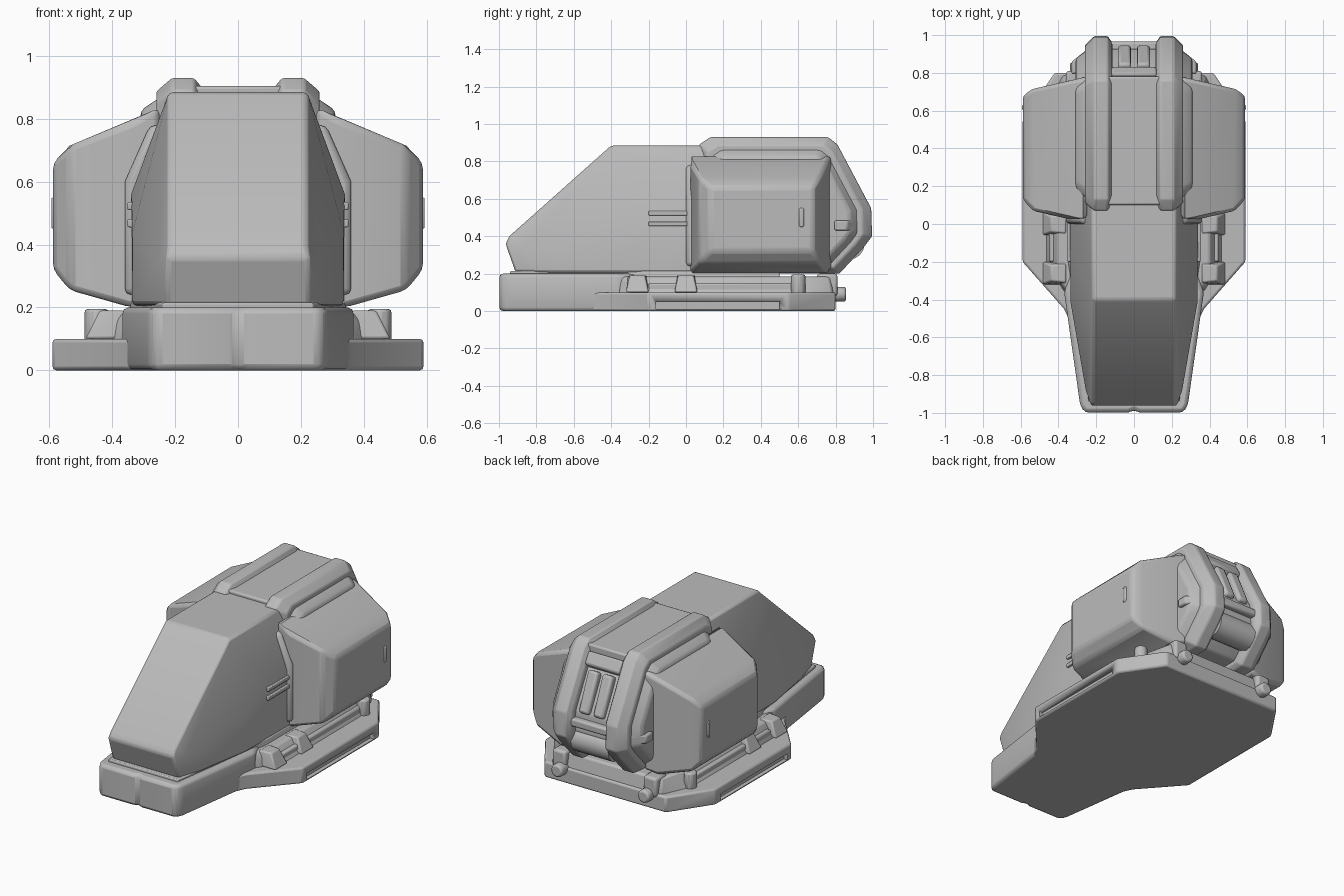
import bpy, bmesh, math
from mathutils import Vector, Matrix

cube = bpy.data.objects.get("Cube")
if cube:
    bpy.data.objects.remove(cube, do_unlink=True)

grey = bpy.data.materials.new("plain_grey")
grey.use_nodes = True
grey.diffuse_color = (0.5, 0.5, 0.5, 1)
grey.node_tree.nodes["Principled BSDF"].inputs["Base Color"].default_value = (0.5, 0.5, 0.5, 1)


def finish(name, bm, bevel=0.0, segments=2):
    """Turn a bmesh into a bevelled, angle-smoothed object."""
    bmesh.ops.recalc_face_normals(bm, faces=bm.faces)
    mesh = bpy.data.meshes.new(name)
    bm.to_mesh(mesh)
    bm.free()
    mesh.materials.append(grey)
    ob = bpy.data.objects.new(name, mesh)
    bpy.context.collection.objects.link(ob)
    bpy.ops.object.select_all(action='DESELECT')
    ob.select_set(True)
    bpy.context.view_layer.objects.active = ob
    bpy.ops.object.shade_smooth_by_angle(angle=math.radians(35))
    if bevel:
        mod = ob.modifiers.new("bevel", 'BEVEL')
        mod.width, mod.segments = bevel, segments
        mod.limit_method, mod.angle_limit = 'ANGLE', math.radians(25)
    return ob


def hull(name, pts, bevel=0.0, both=False):
    """Convex solid round the points; both adds their mirror images."""
    bm = bmesh.new()
    pts = list(pts) + ([(-x, y, z) for x, y, z in pts] if both else [])
    for p in pts:
        bm.verts.new(p)
    bmesh.ops.convex_hull(bm, input=bm.verts)
    bmesh.ops.delete(bm, geom=[v for v in bm.verts if not v.link_faces], context='VERTS')
    bmesh.ops.dissolve_limit(bm, angle_limit=0.03, verts=bm.verts, edges=bm.edges)
    return finish(name, bm, bevel)


def box(name, x, y, z, bevel=0.0):
    """Box from three (low, high) ranges."""
    return hull(name, [(a, b, c) for a in x for b in y for c in z], bevel)


def slab(name, plan, low, high, bevel=0.0):
    """Mirrored outline in plan, extruded upwards."""
    outline = plan + [(-x, y) for x, y in reversed(plan) if x]
    bm = bmesh.new()
    face = bm.faces.new([bm.verts.new((x, y, low)) for x, y in outline])
    new = bmesh.ops.extrude_face_region(bm, geom=[face])["geom"]
    for v in new:
        if isinstance(v, bmesh.types.BMVert):
            v.co.z = high
    return finish(name, bm, bevel)


def rod(name, centre, radius, length, axis, sides=8, bevel=0.0):
    bm = bmesh.new()
    turn = Vector((0, 0, 1)).rotation_difference(Vector(axis)).to_matrix().to_4x4()
    bmesh.ops.create_cone(bm, cap_ends=True, segments=sides, radius1=radius, radius2=radius,
                          depth=length, matrix=Matrix.Translation(centre) @ turn)
    return finish(name, bm, bevel)


def side(s, *r):
    return tuple(s * v for v in r)


# base: flange, raised deck and grooved nose
flange = slab("base_flange", [(0.3, -0.6), (0.37, -0.45), (0.59, -0.2), (0.59, 0.55),
                              (0.42, 0.8)], 0, 0.1, 0.012)
slab("base_nose", [(0, -0.985), (0.03, -0.998), (0.26, -0.998), (0.285, -0.96),
                   (0.37, -0.36), (0.33, -0.25)], 0, 0.2, 0.02)
hull("base_deck", [(0.37, -0.36, 0.09), (0.35, -0.36, 0.185), (0.47, -0.2, 0.09),
                   (0.4, -0.2, 0.185), (0.47, 0.6, 0.09), (0.4, 0.6, 0.185),
                   (0.38, 0.79, 0.09), (0.36, 0.77, 0.185)], 0.012, True)
hull("cabin_sill", [(0.24, -0.94, 0.18), (0.24, -0.94, 0.215), (0.35, -0.2, 0.18),
                    (0.34, -0.2, 0.215), (0.35, 0.5, 0.18), (0.34, 0.5, 0.215)], 0.006, True)

for s in (1, -1):
    tag = "left" if s > 0 else "right"
    # long recess along the flange edge
    cutter = box("slot_cutter_" + tag, side(s, 0.565, 0.7), (-0.16, 0.5), (0.012, 0.05))
    cutter.hide_render = True
    cutter.hide_set(True)
    cut = flange.modifiers.new("slot", 'BOOLEAN')
    cut.object, cut.operation, cut.solver = cutter, 'DIFFERENCE', 'EXACT'

    # deck clamps and tie-down studs
    for i, y in enumerate((-0.26, 0.0)):
        hull(f"deck_clamp_{tag}_{i}", [(s * x, y + d * w, z) for x, z, w in
             ((0.36, 0.19, 0.05), (0.44, 0.19, 0.04), (0.485, 0.1, 0.06), (0.36, 0.1, 0.06))
             for d in (1, -1)], 0.008)
    box("deck_rib_" + tag, side(s, 0.4, 0.45), (-0.2, 0.6), (0.09, 0.15), 0.01)
    rod("corner_stud_" + tag, (s * 0.45, 0.6, 0.14), 0.04, 0.11, (0, 0, 1), 8, 0.01)
    box("rear_block_" + tag, side(s, 0.27, 0.36), (0.7, 0.81), (0.08, 0.2), 0.015)
    rod("rear_hub_" + tag, (s * 0.3, 0.815, 0.09), 0.042, 0.08, (0, 1, 0), 8, 0.012)

# cabin with long sloped front
hull("cabin", [(0.22, 0.12, 0.885), (0.22, -0.4, 0.885), (0.22, -0.945, 0.4),
               (0.225, -0.965, 0.36), (0.23, -0.91, 0.205), (0.255, -0.88, 0.34),
               (0.275, -0.75, 0.205), (0.335, -0.42, 0.44), (0.335, -0.4, 0.205),
               (0.34, -0.1, 0.56), (0.34, 0.12, 0.56), (0.34, 0.12, 0.205)], 0.014, True)
hull("cabin_collar", [(0.36, y, z) for y in (0.0, 0.3) for z in (0.24, 0.6)] +
     [(0.28, y, 0.78) for y in (0.0, 0.3)], 0.02, True)

# rail outline in side view, bulging backwards
rail = [(0.07, 0.2), (0.07, 0.89), (0.13, 0.93), (0.76, 0.93), (0.81, 0.89),
        (0.99, 0.55), (0.995, 0.4), (0.95, 0.34), (0.82, 0.2)]


def rail_ring(x, k):
    return [(x, 0.5 + (y - 0.5) * k, 0.5 + (z - 0.5) * k) for y, z in rail]


hull("rear_core", rail_ring(0.24, 0.87) + rail_ring(0.31, 0.76), 0.015, True)
box("roof_panel", (-0.15, 0.15), (0.1, 0.78), (0.8, 0.905), 0.01)

for s in (1, -1):
    tag = "left" if s > 0 else "right"
    hull("rail_" + tag, [(s * x, y, z) for h, k in ((0.115, 0.93), (0.14, 1), (0.21, 1), (0.26, 0.9))
                         for x, y, z in rail_ring(h, k)], 0.008)
    # side pod
    hull("side_pod_" + tag, [(s * x, y, z) for x, ys, zs in
         ((0.588, (0.13, 0.68), (0.32, 0.66)), (0.535, (0.07, 0.715), (0.255, 0.715)),
          (0.34, (0.025, 0.76), (0.2, 0.79)), (0.25, (0.03, 0.78), (0.22, 0.835)))
         for y in ys for z in zs], 0.022)
    box("pod_latch_" + tag, side(s, 0.57, 0.594), (0.605, 0.63), (0.45, 0.55), 0.006)
    # cabin side vent slats
    for i, z in enumerate((0.455, 0.51)):
        box(f"vent_slat_{tag}_{i}", side(s, 0.3, 0.352), (-0.2, 0.04), (z, z + 0.025), 0.005)
    # rear grab handle
    hull("grab_handle_" + tag, [(s * x, y, z) for x, ys in ((0.2, (0.84, 0.96)), (0.33, (0.79, 0.86)))
                                for y in ys for z in (0.43, 0.485)], 0.01)
    # upright tubes between the rails
    hull("rear_tube_" + tag, [(s * x, y + d, z + d * 0.5) for x in (0.015, 0.085)
                              for y, z in ((0.8, 0.76), (0.9, 0.53)) for d in (0, 0.05)], 0.015)

# rear details between the rails
hull("rear_hatch", [(x, y + d, z + d) for x in (-0.12, 0.12)
                    for y, z in ((0.76, 0.84), (0.8, 0.77)) for d in (0, 0.035)], 0.012)
box("rear_crossbar", (-0.13, 0.13), (0.88, 0.965), (0.46, 0.51), 0.012)
rod("rear_drum", (0, 0.87, 0.36), 0.085, 0.26, (1, 0, 0), 16)
